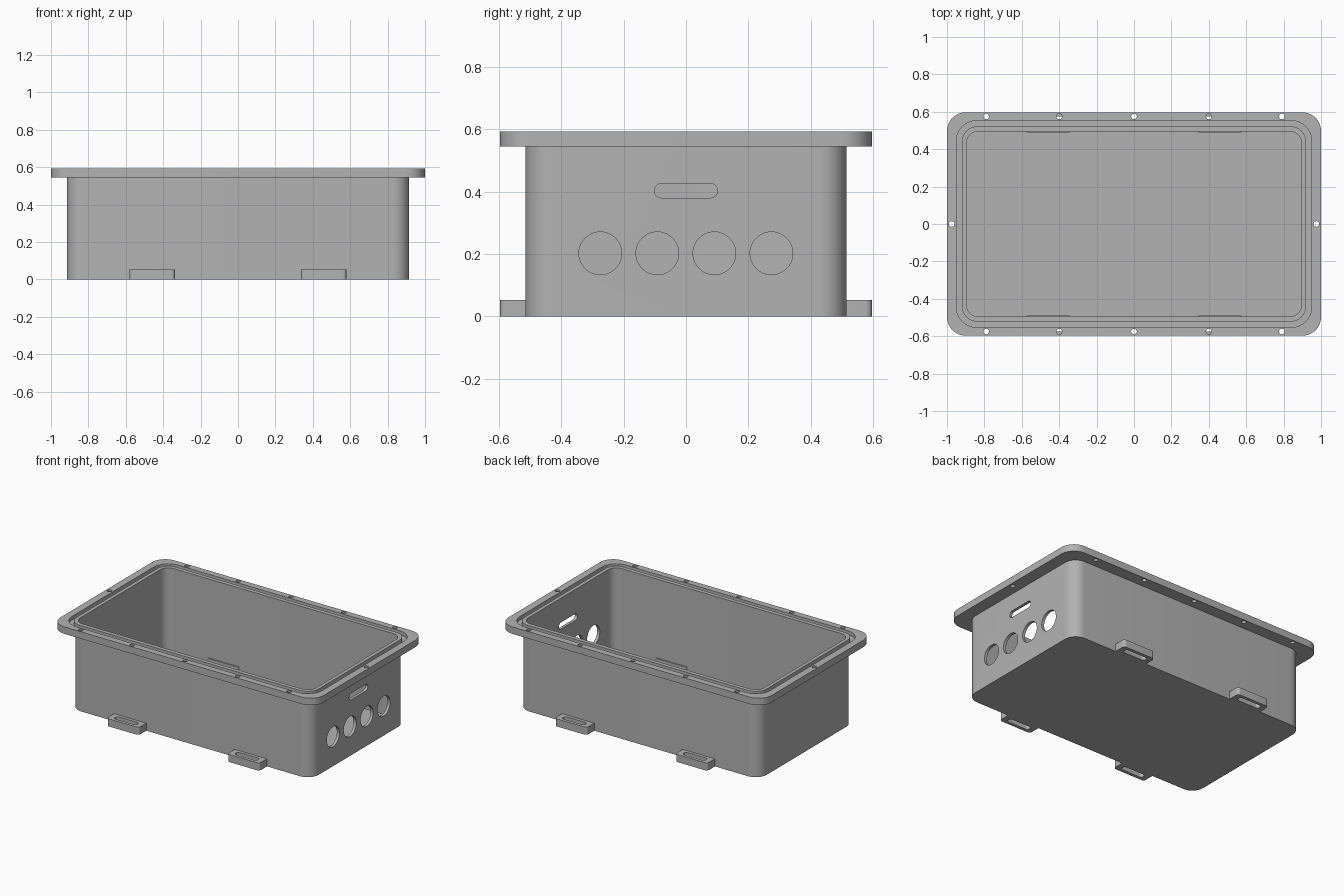
import bpy, bmesh, math

if "Cube" in bpy.data.objects:
    bpy.data.objects.remove(bpy.data.objects["Cube"])

grey = bpy.data.materials.new("plain grey")
grey.diffuse_color = (0.45, 0.45, 0.45, 1)
grey.use_nodes = True
grey.node_tree.nodes["Principled BSDF"].inputs["Base Color"].default_value = grey.diffuse_color


def ring(hx, hy, r, z, cx=0, cy=0, seg=10):
    """Points of a rounded rectangle at height z."""
    pts = []
    for q, (sx, sy) in enumerate([(1, 1), (-1, 1), (-1, -1), (1, -1)]):
        for i in range(seg + 1):
            a = (q + i / seg) * math.pi / 2
            pts.append((cx + sx * (hx - r) + r * math.cos(a),
                        cy + sy * (hy - r) + r * math.sin(a), z))
    return pts


def skin(bm, rings, closed=False):
    """Bridge a series of rings; cap both ends or close the series into a loop."""
    loops = [[bm.verts.new(p) for p in r] for r in rings]
    n = len(loops[0])
    pairs = list(zip(loops, loops[1:]))
    if closed:
        pairs.append((loops[-1], loops[0]))
    else:
        bm.faces.new(loops[0][::-1])
        bm.faces.new(loops[-1])
    for a, b in pairs:
        for i in range(n):
            j = (i + 1) % n
            bm.faces.new((a[i], a[j], b[j], b[i]))


def make(name, bm):
    bmesh.ops.recalc_face_normals(bm, faces=bm.faces)
    me = bpy.data.meshes.new(name)
    bm.to_mesh(me)
    bm.free()
    me.materials.append(grey)
    ob = bpy.data.objects.new(name, me)
    bpy.context.collection.objects.link(ob)
    return ob


def smooth(ob):
    bpy.ops.object.select_all(action='DESELECT')
    ob.select_set(True)
    bpy.context.view_layer.objects.active = ob
    bpy.ops.object.shade_smooth_by_angle(angle=math.radians(30))


TOP, LIP, GROOVE, FLOOR = 0.593, 0.545, 0.568, 0.02

# open box with flange and seal groove, as one continuous skin
bm = bmesh.new()
skin(bm, [
    ring(0.915, 0.515, 0.085, 0),
    ring(0.915, 0.515, 0.085, LIP),
    ring(1.0, 0.597, 0.1, LIP),
    ring(1.0, 0.597, 0.1, TOP),
    ring(0.95, 0.553, 0.11, TOP),
    ring(0.95, 0.553, 0.11, GROOVE),
    ring(0.92, 0.523, 0.085, GROOVE),
    ring(0.92, 0.523, 0.085, TOP),
    ring(0.895, 0.495, 0.062, TOP),
    ring(0.895, 0.495, 0.062, FLOOR),
])
box = make("box", bm)

# cutters: screw holes, cable holes and vent slot
bm = bmesh.new()
screws = [(x, s * 0.575) for x in (-0.79, -0.4, 0, 0.4, 0.79) for s in (-1, 1)]
for x, y in screws + [(-0.975, 0), (0.975, 0)]:
    skin(bm, [ring(0.015, 0.015, 0.0149, z, x, y, 5) for z in (0.53, 0.62)])


def side_cut(hy, hz, y, z):
    # profile drawn flat, then turned to run along x
    skin(bm, [[(x, p[0], p[1]) for p in ring(hy, hz, hz * 0.999, 0, y, z)]
              for x in (0.85, 0.96)])


for y in (-0.275, -0.092, 0.091, 0.274):
    side_cut(0.0685, 0.0685, y, 0.202)
side_cut(0.101, 0.023, 0, 0.403)
cutter = make("hole_cutter", bm)
cutter.hide_render = True

mod = box.modifiers.new("holes", 'BOOLEAN')
mod.operation = 'DIFFERENCE'
mod.solver = 'EXACT'
mod.object = cutter
bpy.context.view_layer.objects.active = box
bpy.ops.object.modifier_apply(modifier=mod.name)
bpy.data.objects.remove(cutter)
smooth(box)

# slotted mounting feet, passing slightly through the long walls
for sx, side in ((-1, "left"), (1, "right")):
    for sy, end in ((-1, "front"), (1, "back")):
        cx, cy, sl = sx * 0.458, sy * 0.542, sy * 0.556
        bm = bmesh.new()
        skin(bm, [ring(0.122, 0.055, 0.02, 0, cx, cy),
                  ring(0.122, 0.055, 0.02, 0.052, cx, cy),
                  ring(0.085, 0.019, 0.0185, 0.052, cx, sl),
                  ring(0.085, 0.019, 0.0185, 0, cx, sl)], closed=True)
        smooth(make(f"{end}_{side}_foot", bm))
